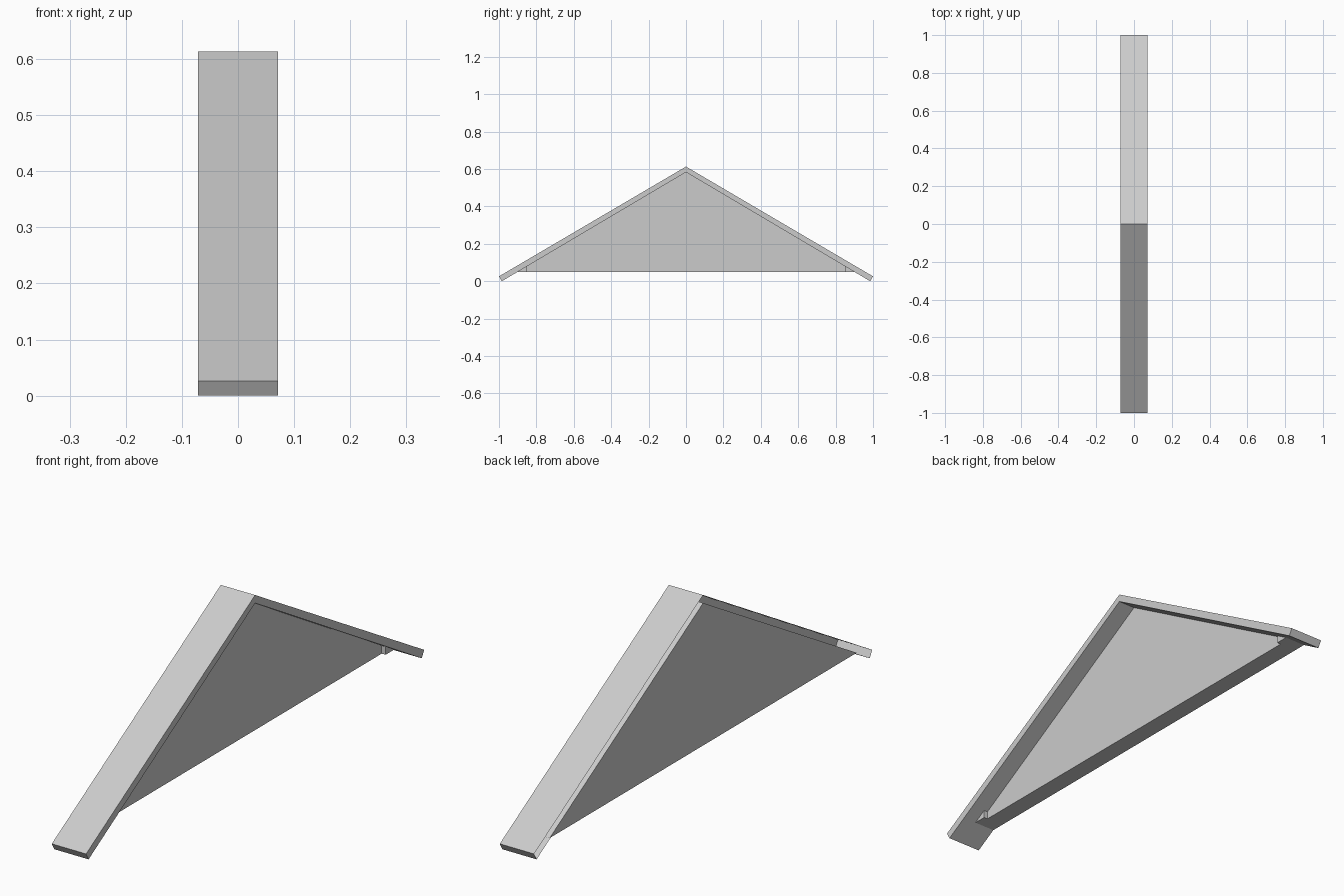
import bpy
import bmesh

cube = bpy.data.objects.get("Cube")
if cube:
    bpy.data.objects.remove(cube, do_unlink=True)

HALF = 0.071            # half width of the roof strip
RIDGE, SOFFIT = 0.613, 0.583   # outer and inner ridge heights
SLOPE = 0.587
BASE = 0.05             # lower edge of the gable wall

grey = bpy.data.materials.new("plain grey")
grey.use_nodes = True
colour = (0.6, 0.6, 0.6, 1)
grey.diffuse_color = colour
grey.node_tree.nodes["Principled BSDF"].inputs["Base Color"].default_value = colour


def under(y):
    """Height of the roof underside at distance y from the ridge."""
    return SOFFIT - SLOPE * abs(y)


def prism(name, profile, x0, x1, open_right=False):
    """Extrude a (y, z) profile along x, optionally without its -x cap."""
    bm = bmesh.new()
    cap = bm.faces.new([bm.verts.new((x0, y, z)) for y, z in profile])
    extruded = bmesh.ops.extrude_face_region(bm, geom=[cap], use_keep_orig=True)
    moved = [v for v in extruded["geom"] if isinstance(v, bmesh.types.BMVert)]
    bmesh.ops.translate(bm, vec=(x1 - x0, 0, 0), verts=moved)
    bmesh.ops.recalc_face_normals(bm, faces=bm.faces)
    if open_right:
        bmesh.ops.delete(bm, geom=[cap], context="FACES_ONLY")
    mesh = bpy.data.meshes.new(name)
    bm.to_mesh(mesh)
    bm.free()
    mesh.materials.append(grey)
    obj = bpy.data.objects.new(name, mesh)
    bpy.context.collection.objects.link(obj)
    return obj


# Roof: a thin folded slab, hollow and open along one gable edge
prism("roof_slab",
      [(-1, 0.026), (0, RIDGE), (1, 0.026), (0.985, 0), (0, SOFFIT), (-0.985, 0)],
      -HALF, HALF, open_right=True)

# Gable wall: a triangle below the roof, set back from the +x edge
eave = (SOFFIT - BASE) / SLOPE
prism("gable_wall", [(-eave, BASE), (0, SOFFIT), (eave, BASE)], -HALF, 0.0)

# Small wedges at both eaves, standing slightly proud of the wall
INNER = 0.85
for side, name in ((-1, "front_eave_wedge"), (1, "back_eave_wedge")):
    prism(name,
          [(side * INNER, BASE), (side * INNER, under(INNER)), (side * eave, BASE)],
          0.0, 0.016)
